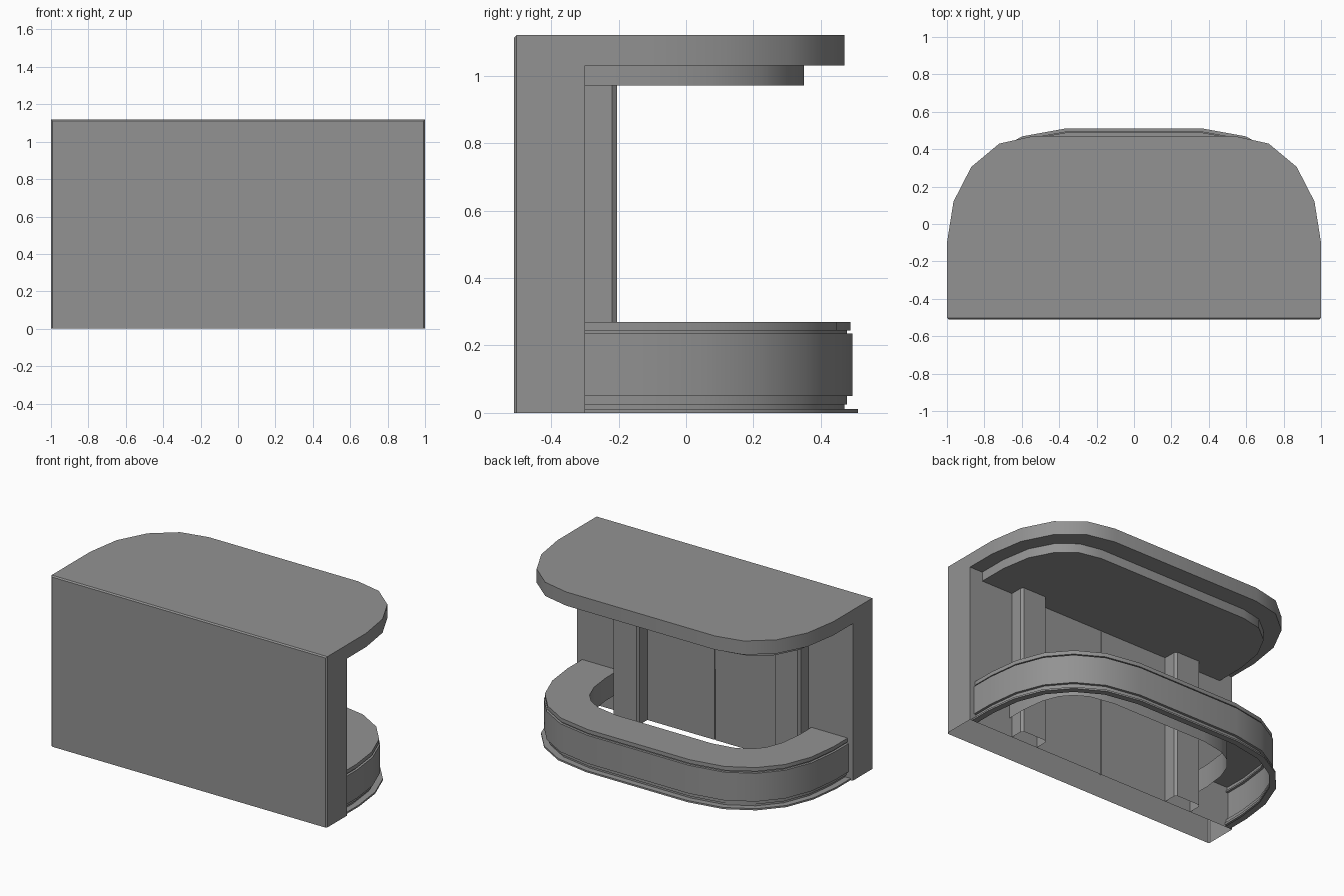
import bpy, bmesh
from mathutils import Vector

if "Cube" in bpy.data.objects:
    bpy.data.objects.remove(bpy.data.objects["Cube"])

BACK = -0.51    # plain outer face of the wall
INNER = -0.30   # serving side of the wall
HEIGHT = 1.12

grey = bpy.data.materials.new("dark_grey")
grey.diffuse_color = (0.29, 0.29, 0.29, 1)
grey.use_nodes = True
grey.node_tree.nodes["Principled BSDF"].inputs["Base Color"].default_value = grey.diffuse_color


def finish(name, bm):
    bmesh.ops.recalc_face_normals(bm, faces=bm.faces)
    # parts resting on the ground are open underneath
    ground = [f for f in bm.faces if all(v.co.z < 0.001 for v in f.verts) and name != "counter"]
    bmesh.ops.delete(bm, geom=ground, context='FACES_ONLY')
    mesh = bpy.data.meshes.new(name)
    bm.to_mesh(mesh)
    bm.free()
    mesh.materials.append(grey)
    ob = bpy.data.objects.new(name, mesh)
    bpy.context.collection.objects.link(ob)
    bpy.ops.object.select_all(action='DESELECT')
    ob.select_set(True)
    bpy.context.view_layer.objects.active = ob
    bpy.ops.object.shade_smooth_by_angle(angle=0.5)
    return ob


def prism_mesh(points, z0, z1):
    bm = bmesh.new()
    face = bm.faces.new([bm.verts.new((x, y, z0)) for x, y in points])
    ext = bmesh.ops.extrude_face_region(bm, geom=[face])
    verts = [g for g in ext['geom'] if isinstance(g, bmesh.types.BMVert)]
    bmesh.ops.translate(bm, verts=verts, vec=(0, 0, z1 - z0))
    # extruding a lone face may leave either cap missing: fill any open border
    bmesh.ops.holes_fill(bm, edges=[e for e in bm.edges if e.is_boundary], sides=0)
    return bm


def mirrored(half):
    return half + [(-x, y) for x, y in reversed(half)]


def inset(path, d):
    """Offset an open path inwards with mitred corners, ends stay on the wall."""
    pts = [Vector(p) for p in path]
    out = []
    for i, p in enumerate(pts):
        dirs = []
        if i > 0:
            dirs.append((p - pts[i - 1]).normalized())
        if i < len(pts) - 1:
            dirs.append((pts[i + 1] - p).normalized())
        normals = [Vector((-t.y, t.x)) for t in dirs]
        n = sum(normals, Vector((0, 0))).normalized()
        q = p + n * d / n.dot(normals[0])
        out.append((q.x, q.y))
    return out


# Wall with chamfered outer edges and a fine seam that fades out at the top
bm = prism_mesh(mirrored([(1, BACK), (1, INNER), (0.003, INNER), (0.002, INNER - 0.01)]), 0, HEIGHT)
for v in bm.verts:
    if v.co.z > 1 and abs(v.co.x) < 0.01:
        v.co.y = INNER
rim = [e for e in bm.edges
       if all(v.co.y < BACK + 0.001 for v in e.verts)
       and any(v.co.z > 0.01 for v in e.verts)]
bmesh.ops.bevel(bm, geom=rim, offset=0.008, segments=1, affect='EDGES')
finish("wall", bm)

# Canopy slab and the smaller step beneath it
canopy = mirrored([(1, INNER), (1, -0.10), (0.965, 0.12), (0.87, 0.305), (0.72, 0.43), (0.54, 0.47)])
step = [(x * 1.03, y) for x, y in inset(canopy, 0.12)]
finish("canopy", prism_mesh(canopy, 1.03, HEIGHT))
finish("canopy_step", prism_mesh(step, 0.97, 1.03))

# Chamfered columns on the inner face of the wall
for side, label in ((1, "right"), (-1, "left")):
    shape = [(0.49, INNER), (0.49, -0.22), (0.503, -0.204), (0.667, -0.204), (0.68, -0.22), (0.68, INNER)]
    finish(label + "_column", prism_mesh([(side * x, y) for x, y in shape], 0, 0.97))

# Counter: one stepped section swept along the rounded outline, hollow underneath
outline = mirrored([(0.985, INNER), (0.985, -0.15), (0.96, 0.05), (0.89, 0.23),
                    (0.77, 0.37), (0.60, 0.468), (0.37, 0.51)])
section = [(0.04, 0), (0, 0), (0, 0.011), (0.04, 0.011), (0.04, 0.025), (0.032, 0.025),
           (0.032, 0.05), (0.016, 0.05), (0.016, 0.235), (0.032, 0.235), (0.032, 0.245),
           (0.022, 0.245), (0.022, 0.27), (0.285, 0.27), (0.285, 0.12)]
bm = bmesh.new()
rows = [[bm.verts.new((x, y, z)) for x, y in inset(outline, d)] for d, z in section]
for a, b in zip(rows, rows[1:]):
    for i in range(len(a) - 1):
        bm.faces.new((a[i], a[i + 1], b[i + 1], b[i]))
finish("counter", bm)
